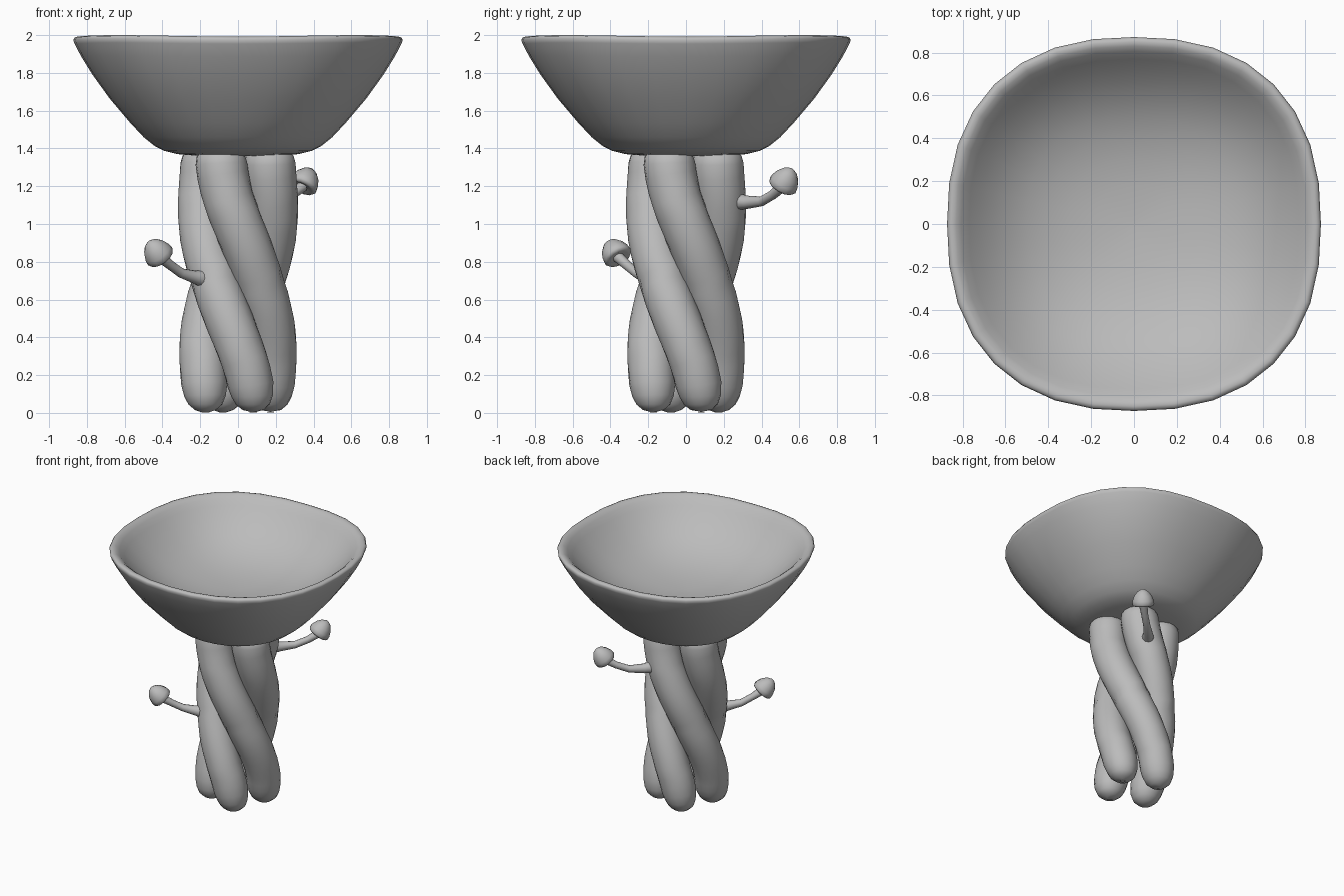
import bpy, bmesh, math
from mathutils import Vector

if "Cube" in bpy.data.objects:
    bpy.data.objects.remove(bpy.data.objects["Cube"])

grey = bpy.data.materials.new("stone grey")
grey.diffuse_color = (0.5, 0.5, 0.5, 1)
grey.use_nodes = True
grey.node_tree.nodes["Principled BSDF"].inputs["Base Color"].default_value = grey.diffuse_color


def loft(name, rings, angle=80):
    """Skin a list of point rings and close both ends."""
    bm = bmesh.new()
    rows = [[bm.verts.new(p) for p in ring] for ring in rings]
    n = len(rows[0])
    for a, b in zip(rows, rows[1:]):
        for i in range(n):
            j = (i + 1) % n
            bm.faces.new((a[i], a[j], b[j], b[i]))
    bm.faces.new(rows[0][::-1])
    bm.faces.new(rows[-1])
    bmesh.ops.recalc_face_normals(bm, faces=bm.faces)
    mesh = bpy.data.meshes.new(name)
    bm.to_mesh(mesh)
    bm.free()
    mesh.materials.append(grey)
    ob = bpy.data.objects.new(name, mesh)
    bpy.context.collection.objects.link(ob)
    bpy.ops.object.select_all(action='DESELECT')
    ob.select_set(True)
    bpy.context.view_layer.objects.active = ob
    bpy.ops.object.shade_smooth_by_angle(angle=math.radians(angle))
    return ob


def disc(center, axis, radius, n=16):
    """Circle of points around an axis."""
    q = Vector(axis).to_track_quat('Z', 'Y')
    return [Vector(center) + q @ Vector((radius * math.cos(t), radius * math.sin(t), 0))
            for t in (2 * math.pi * i / n for i in range(n))]


def rounded_square(half, z, n=32):
    """Superellipse ring, squarer and slightly dipped mid-side near the rim."""
    power = 2.1 + 0.28 * min(1, max(0, (z - 1.36) / 0.35))
    pts = []
    for i in range(n):
        t = 2 * math.pi * i / n
        t += 0.03 * math.sin(4 * t)
        c, s = math.cos(t), math.sin(t)
        r = half / (abs(c) ** power + abs(s) ** power) ** (1 / power)
        dip = 0.008 * math.cos(2 * t) ** 2 * max(0, z - 1.8) / 0.2
        pts.append((r * c, r * s, z - dip))
    return pts


# Bowl: outer wall up, over the rounded lip, inner wall down to the floor
bowl_profile = [(0.02, 1.36), (0.2, 1.36), (0.32, 1.37), (0.39, 1.387), (0.44, 1.412),
                (0.50, 1.46), (0.57, 1.535), (0.68, 1.665), (0.77, 1.79), (0.83, 1.89),
                (0.865, 1.96), (0.872, 1.982), (0.865, 1.995), (0.85, 2.0), (0.83, 1.995),
                (0.805, 1.975), (0.77, 1.935), (0.72, 1.88), (0.66, 1.825), (0.59, 1.77),
                (0.5, 1.72), (0.4, 1.68), (0.3, 1.655), (0.18, 1.635), (0.02, 1.628)]
loft("bowl", [rounded_square(h, z) for h, z in bowl_profile])


# Four fat strands twisted around the middle, straightening at their ends
def strand_center(z, phase):
    t = min(1, max(0, z / 1.4))
    a = math.radians(25 - 144 * t * t * (3 - 2 * t)) + phase
    r = 0.16 + 0.03 * min(1, abs(z - 0.7) / 0.4)
    return Vector((r * math.cos(a), r * math.sin(a), z))


bottom, top = 0.003, 1.41
for k in range(4):
    phase = k * math.pi / 2
    levels = [(bottom, 0.02), (0.015, 0.055), (0.045, 0.09), (0.09, 0.11), (0.15, 0.122)]
    levels += [(0.15 + 1.17 * i / 18, 0.123 + 0.014 * i / 18) for i in range(1, 19)]
    levels += [(1.36, 0.128), (1.39, 0.1), (top, 0.05)]
    rings = []
    for z, r in levels:
        c = strand_center(z, phase)
        tangent = strand_center(z + 0.01, phase) - strand_center(z - 0.01, phase)
        # ease the tilt at the tips so the ends stay level
        ease = min(1, (z - bottom) / 0.2, (top - z) / 0.15)
        rings.append(disc(c, Vector((0, 0, 1)).lerp(tangent.normalized(), ease), r))
    loft(f"twisted_strand_{k + 1}", rings)


# Small mushrooms sprouting from the strands
def mushroom(side, path, axis):
    pts = [Vector(p) for p in path]
    radii = [0.06, 0.05, 0.035, 0.026, 0.025, 0.03]
    rings = []
    for i, p in enumerate(pts):
        d = pts[min(i + 1, len(pts) - 1)] - pts[max(i - 1, 0)]
        rings.append(disc(p, d, radii[i], 12))
    loft(f"mushroom_stem_{side}", rings)
    axis = Vector(axis).normalized()
    base = pts[-1] - axis * 0.01
    cap = [(0.012, 0.02), (0.0, 0.055), (0.002, 0.07), (0.014, 0.079), (0.04, 0.077),
           (0.075, 0.063), (0.105, 0.04), (0.122, 0.012)]
    loft(f"mushroom_cap_{side}", [disc(base + axis * h, axis, r, 12) for h, r in cap])


mushroom("left", [(-0.12, -0.12, 0.70), (-0.18, -0.175, 0.71), (-0.225, -0.21, 0.718),
                  (-0.30, -0.26, 0.74), (-0.355, -0.31, 0.78), (-0.41, -0.36, 0.825)],
         (-0.5, -0.42, 0.7))
mushroom("right", [(0.05, 0.19, 1.12), (0.085, 0.25, 1.12), (0.14, 0.325, 1.115),
                   (0.215, 0.40, 1.12), (0.285, 0.46, 1.155), (0.342, 0.51, 1.2)],
         (0.4, 0.43, 0.8))
